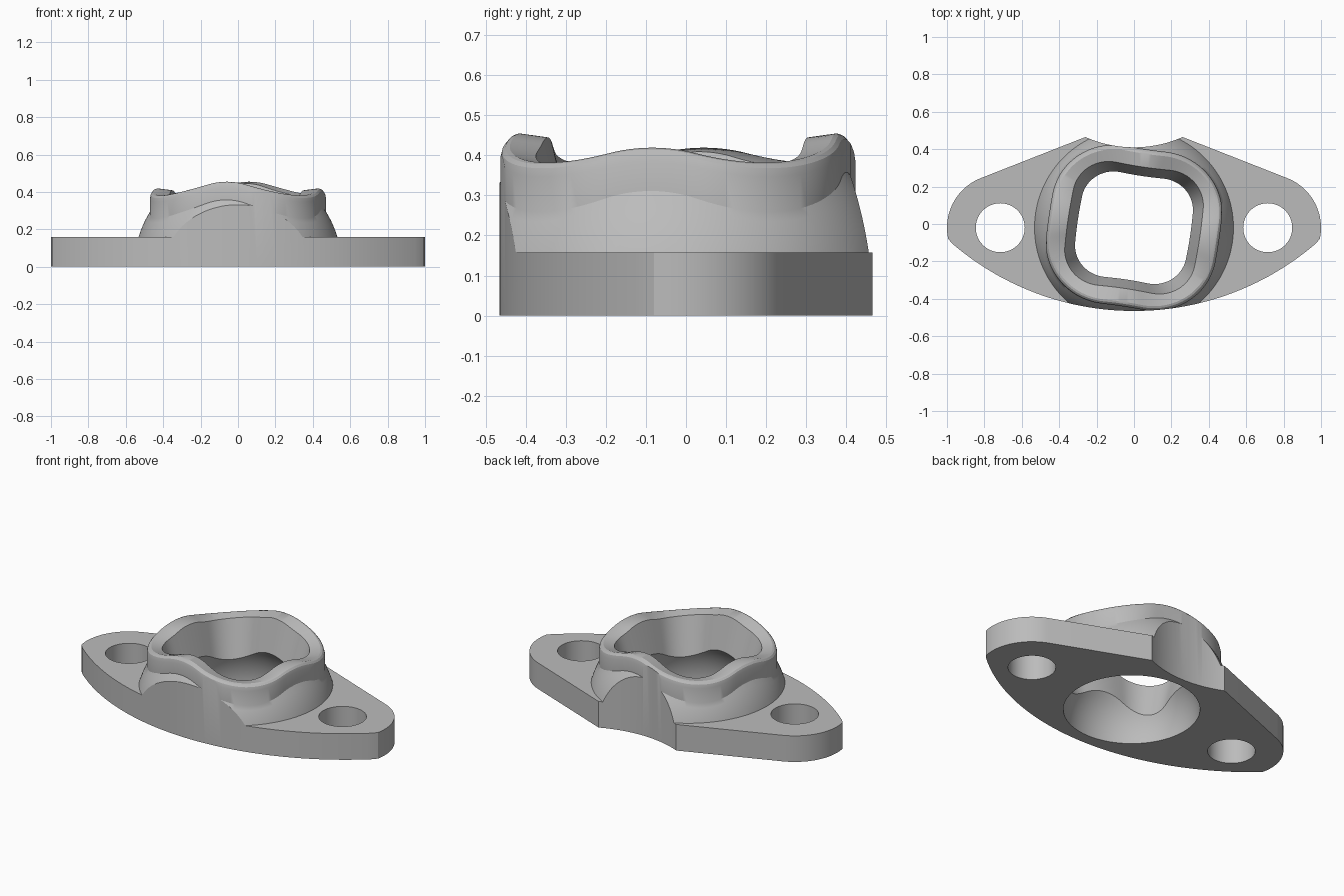
import bpy, bmesh
from math import sin, cos, tan, pi, sqrt, radians, atan2, asin

cube = bpy.data.objects.get("Cube")
if cube:
    bpy.data.objects.remove(cube, do_unlink=True)

CY = -0.02           # shared y of the boss and bolt centres
TURN = radians(-8.5)  # twist of the square collar
N = 144

metal = bpy.data.materials.new("plain_grey_metal")
metal.use_nodes = True
GREY = (0.5, 0.5, 0.5, 1)
metal.diffuse_color = GREY
metal.node_tree.nodes["Principled BSDF"].inputs["Base Color"].default_value = GREY


def make_object(name, bm):
    bmesh.ops.recalc_face_normals(bm, faces=bm.faces[:])
    mesh = bpy.data.meshes.new(name)
    bm.to_mesh(mesh)
    bm.free()
    mesh.materials.append(metal)
    ob = bpy.data.objects.new(name, mesh)
    bpy.context.collection.objects.link(ob)
    return ob


def prism(name, outline, z0, z1):
    bm = bmesh.new()
    face = bm.faces.new([bm.verts.new((x, y, z0)) for x, y in outline])
    ext = bmesh.ops.extrude_face_region(bm, geom=[face])
    for v in ext["geom"]:
        if isinstance(v, bmesh.types.BMVert):
            v.co.z = z1
    return make_object(name, bm)


def arc(cx, cy, r, a0, a1, n):
    return [(cx + r * cos(a0 + (a1 - a0) * i / n), cy + r * sin(a0 + (a1 - a0) * i / n))
            for i in range(n + 1)]


def circle(cx, cy, r, n=64):
    return arc(cx, cy, r, 0, 2 * pi, n)[:-1]


def combine(target, tool, operation):
    mod = target.modifiers.new(operation.lower(), "BOOLEAN")
    mod.operation, mod.object, mod.solver = operation, tool, "EXACT"
    bpy.context.view_layer.objects.active = target
    bpy.ops.object.modifier_apply(modifier=mod.name)
    bpy.data.objects.remove(tool, do_unlink=True)


def rounded_square(a, half, corner):
    """Distance from the centre to a rounded square at angle a."""
    a = (a + pi / 4) % (pi / 2) - pi / 4
    a, k = abs(a), half - corner
    if half * tan(a) <= k:
        return half / cos(a)
    d = k * (cos(a) + sin(a))
    return d + sqrt(corner ** 2 - 2 * k * k + d * d)


def section(a):
    """Closed cross-section of the boss at angle a, as (radius, height)."""
    stretch = 1.005 + 0.04 * cos(2 * a)
    outer = rounded_square(a, 0.44, 0.33) * stretch
    lip = rounded_square(a, 0.34, 0.19) * stretch
    throat = rounded_square(a, 0.29, 0.17) * stretch
    top = sqrt(0.622 ** 2 - outer ** 2)
    cavity, dome = 0.375, 0.555
    pts = [(cavity, -0.05)]
    # spherical cavity
    rise = asin(sqrt(cavity ** 2 - throat ** 2) / cavity)
    pts += [(cavity * cos(rise * i / 8), cavity * sin(rise * i / 8)) for i in range(9)]
    # tapered throat, lip and rounded rim
    pts += [(lip, top - 0.01), (outer - 0.025, top), (outer - 0.014, top - 0.004),
            (outer - 0.005, top - 0.014), (outer, top - 0.035)]
    # spherical shoulder
    rise = asin(sqrt(dome ** 2 - outer ** 2) / dome)
    pts += [(dome * cos(rise * i / 10), dome * sin(rise * i / 10)) for i in range(10, -1, -1)]
    pts.append((dome, -0.05))
    return pts


# Boss: cavity, collar and shoulder swept around the centre
bm = bmesh.new()
loops = []
for i in range(N):
    a = 2 * pi * i / N
    loops.append([bm.verts.new((r * cos(a + TURN), CY + r * sin(a + TURN), z))
                  for r, z in section(a)])
M = len(loops[0])
for i in range(N):
    p, q = loops[i], loops[(i + 1) % N]
    for j in range(M):
        k = (j + 1) % M
        bm.faces.new((p[j], q[j], q[k], p[k]))
boss = make_object("boss", bm)

# Flange slab with a clearance opening for the boss
flange = prism("flange_with_collar", [(-1.2, -1), (1.2, -1), (1.2, 1), (-1.2, 1)], -0.04, 0.158)
combine(flange, prism("opening", circle(0, CY, 0.45, 96), -0.2, 0.4), "DIFFERENCE")
combine(flange, boss, "UNION")

# Trim to the outline: bowed front, rounded ears, straight backs, scooped rear
front_y, front_r = 1.026, 1.491
end = atan2(-0.08 - front_y, 0.997)
ear = arc(0.715, CY, 0.285, radians(-12), radians(69), 20)
scoop_a = atan2(0.465 - 1.052, 0.26)
outline = arc(0, front_y, front_r, -pi - end, end, 64)[1:-1] + ear
outline += arc(0, 1.052, 0.642, scoop_a, -pi - scoop_a, 24)
outline += [(-x, y) for x, y in reversed(ear)]
combine(flange, prism("outline", outline, 0, 0.8), "INTERSECT")

# Bolt holes
for side in (-1, 1):
    combine(flange, prism("bolt_hole", circle(side * 0.715, CY, 0.131), -0.2, 0.4), "DIFFERENCE")

bpy.ops.object.select_all(action="DESELECT")
flange.select_set(True)
bpy.context.view_layer.objects.active = flange
bpy.ops.object.shade_smooth_by_angle(angle=radians(28))
